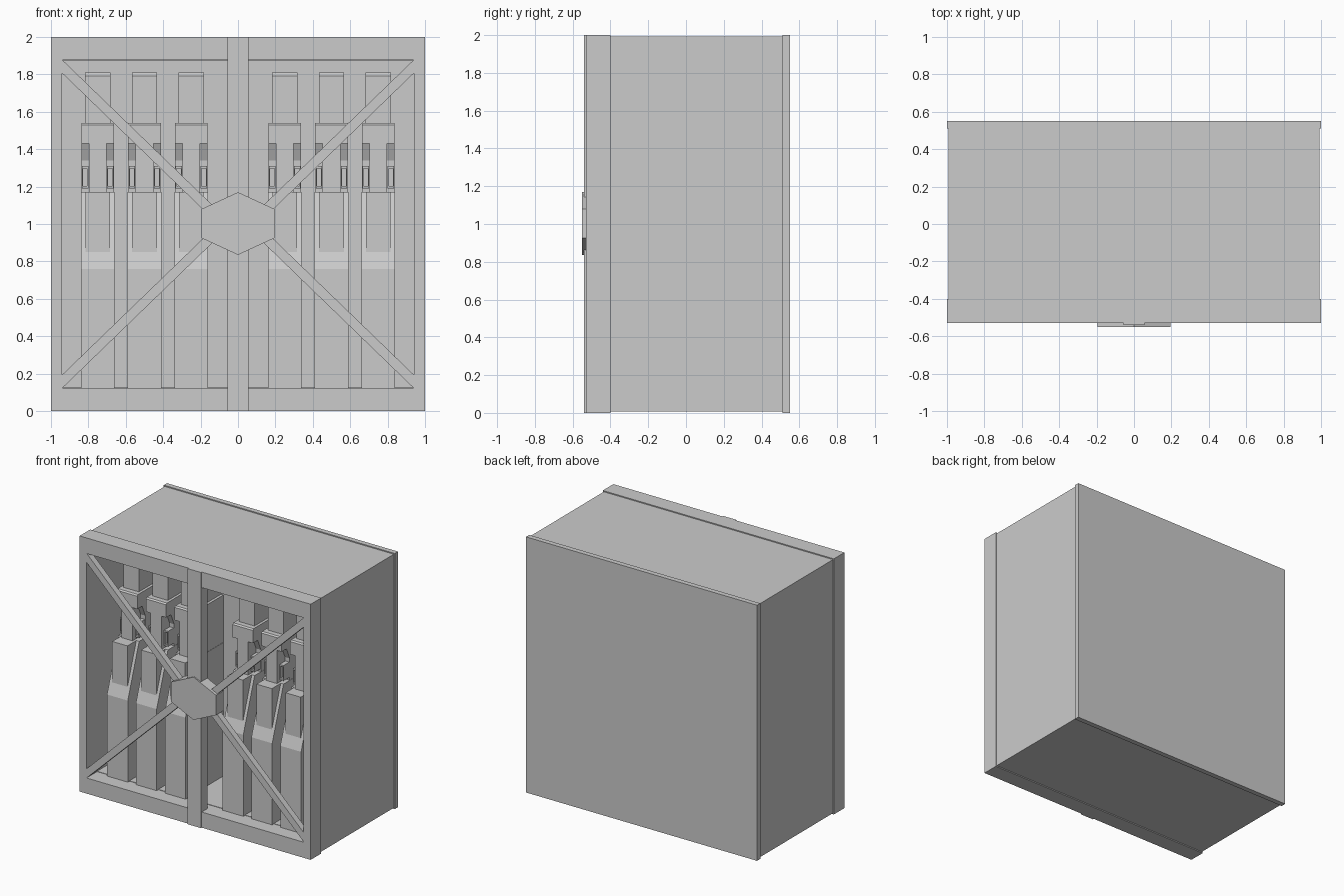
import bpy
import bmesh
import math

cube = bpy.data.objects.get("Cube")
if cube:
    bpy.data.objects.remove(cube, do_unlink=True)

grey = bpy.data.materials.new("plain grey")
grey.use_nodes = True
grey.diffuse_color = (0.6, 0.6, 0.6, 1)
grey.node_tree.nodes["Principled BSDF"].inputs["Base Color"].default_value = (0.6, 0.6, 0.6, 1)


def add_prism(bm, pts, axis, a, b):
    """Extrude an outline: (y, z) points along x, or (x, z) points along y."""
    def place(p, d):
        return (d, p[0], p[1]) if axis == "x" else (p[0], d, p[1])
    near = [bm.verts.new(place(p, a)) for p in pts]
    far = [bm.verts.new(place(p, b)) for p in pts]
    bm.faces.new(near)
    bm.faces.new(far[::-1])
    n = len(pts)
    for i in range(n):
        j = (i + 1) % n
        bm.faces.new((near[j], near[i], far[i], far[j]))


def add_box(bm, x0, x1, y0, y1, z0, z1):
    add_prism(bm, [(x0, z0), (x1, z0), (x1, z1), (x0, z1)], "y", y0, y1)


def add_border(bm, x0, x1, z0, z1, side, height, y0, y1):
    """Rectangular ring facing the front."""
    add_box(bm, x0, x1, y0, y1, z0, z0 + height)
    add_box(bm, x0, x1, y0, y1, z1 - height, z1)
    add_box(bm, x0, x0 + side, y0, y1, z0 + height, z1 - height)
    add_box(bm, x1 - side, x1, y0, y1, z0 + height, z1 - height)


def finish(name, bm):
    bmesh.ops.recalc_face_normals(bm, faces=bm.faces)
    mesh = bpy.data.meshes.new(name)
    bm.to_mesh(mesh)
    bm.free()
    mesh.materials.append(grey)
    obj = bpy.data.objects.new(name, mesh)
    bpy.context.collection.objects.link(obj)
    return obj


FRONT, INNER, BACK = -0.53, 0.05, 0.55

# Cabinet shell, slightly inset between the front frame and the back rim
bm = bmesh.new()
add_border(bm, -0.992, 0.992, 0.008, 1.992, 0.052, 0.117, -0.40, INNER)
add_box(bm, -0.992, 0.992, INNER, 0.51, 0.008, 1.992)
finish("cabinet_shell", bm)

bm = bmesh.new()
add_box(bm, -1, 1, 0.51, BACK, 0, 2)
finish("back_panel", bm)

# Front frame with its centre post
bm = bmesh.new()
add_border(bm, -1, 1, 0, 2, 0.06, 0.122, FRONT, -0.40)
finish("front_frame", bm)

bm = bmesh.new()
add_box(bm, -0.057, 0.057, -0.54, -0.46, 0, 2)
finish("centre_post", bm)

# Diagonal braces, mirrored in both directions
bm = bmesh.new()
for sx in (-1, 1):
    for sz in (-1, 1):
        outline = [(0.94, 0.878), (0.94, 0.806), (0.05, -0.055), (0.05, 0.017)]
        add_prism(bm, [(sx * x, 1 + sz * z) for x, z in outline], "y", -0.528, -0.48)
finish("diagonal_braces", bm)

# Hexagonal boss where the braces meet
bm = bmesh.new()
hexagon = [(0.195, 0.925), (0.195, 1.08), (0, 1.17),
           (-0.195, 1.08), (-0.195, 0.925), (0, 0.835)]
add_prism(bm, hexagon, "y", -0.55, -0.46)
finish("hexagonal_boss", bm)

# Side outlines (y, z) of the racked parts
stock = [(INNER, 0.12), (-0.42, 0.12), (-0.42, 0.76), (-0.28, 1.17), (INNER, 1.17)]
grip = [(-0.2, 0.8), (-0.39, 0.85), (-0.39, 1.17), (-0.2, 1.17)]
receiver = [(INNER, 1.17), (-0.2, 1.17), (-0.2, 1.34), (-0.24, 1.43),
            (-0.3, 1.43), (-0.3, 1.53), (-0.29, 1.54), (INNER, 1.54)]
barrel = [(INNER, 1.54), (-0.25, 1.54), (-0.25, 1.79), (-0.23, 1.81), (INNER, 1.81)]


def rack_item(name, cx):
    bm = bmesh.new()
    for outline, half in ((stock, 0.09), (grip, 0.066), (receiver, 0.088), (barrel, 0.067)):
        add_prism(bm, outline, "x", cx - half, cx + half)
    # Narrow column and the two small side loops
    add_box(bm, cx - 0.047, cx + 0.047, -0.299, -0.19, 1.17, 1.44)
    for s in (-1, 1):
        mid = cx + s * 0.067
        add_border(bm, mid - 0.017, mid + 0.017, 1.19, 1.31, 0.006, 0.012, -0.27, -0.2)
    finish(name, bm)


for side, sign in (("left", 1), ("right", -1)):
    for i in range(3):
        rack_item(f"{side}_racked_rifle_{i + 1}", sign * (0.25 + 0.25 * i))
